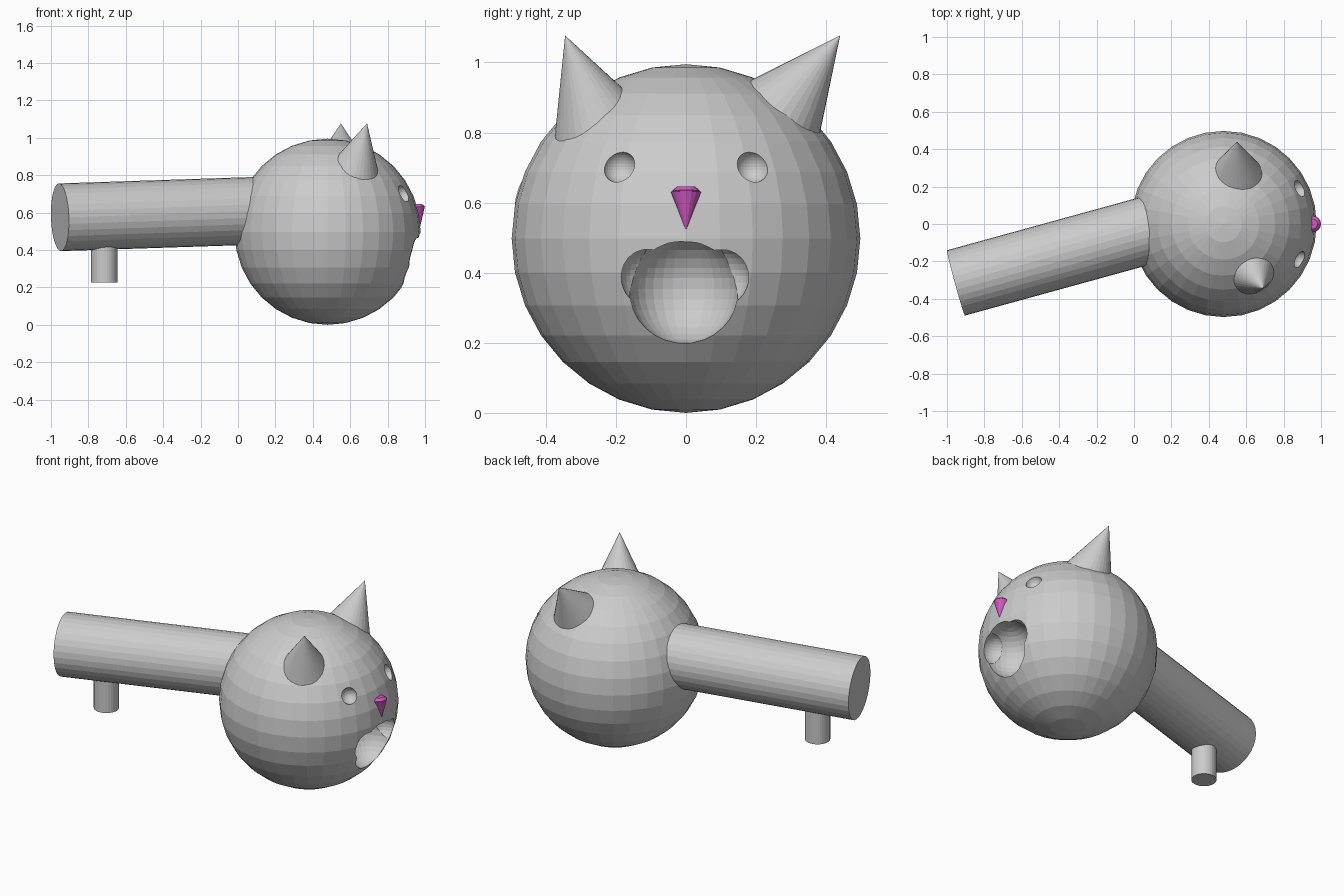
import bpy
from mathutils import Vector

if "Cube" in bpy.data.objects:
    bpy.data.objects.remove(bpy.data.objects["Cube"])


def material(name, rgb):
    m = bpy.data.materials.new(name)
    m.diffuse_color = (*rgb, 1)
    m.use_nodes = True
    m.node_tree.nodes["Principled BSDF"].inputs["Base Color"].default_value = m.diffuse_color
    return m


grey = material("grey", (0.6, 0.6, 0.6))
pink = material("pink", (0.65, 0.1, 0.55))


def finish(name, mat):
    ob = bpy.context.object
    ob.name = name
    ob.data.materials.append(mat)
    return ob


def ball(name, centre, radius, seg=32, rings=16):
    bpy.ops.mesh.primitive_uv_sphere_add(segments=seg, ring_count=rings,
                                         radius=radius, location=centre)
    return finish(name, grey)


def rod(name, start, end, r1, r2, mat, sides=32):
    """Cylinder or cone running from start to end."""
    a, b = Vector(start), Vector(end)
    rot = (b - a).to_track_quat('Z', 'Y').to_euler()
    bpy.ops.mesh.primitive_cone_add(vertices=sides, radius1=r1, radius2=r2,
                                    depth=(b - a).length,
                                    location=(a + b) / 2, rotation=rot)
    return finish(name, mat)


# Round head
head = ball("head", (0.479, 0, 0.4975), 0.4975)

# Hollows: mouth, its two corners, and the eye sockets
hollows = [((0.895, -0.006, 0.354), 0.157)]
for side in (-1, 1):
    hollows.append(((0.915, side * 0.093 - 0.003, 0.39), 0.09))
    hollows.append(((0.886, side * 0.19, 0.702), 0.047))
for centre, radius in hollows:
    cutter = ball("cutter", centre, radius)
    cutter.hide_render = True
    mod = head.modifiers.new("hollow", 'BOOLEAN')
    mod.operation = 'DIFFERENCE'
    mod.solver = 'EXACT'
    mod.object = cutter
    bpy.context.view_layer.objects.active = head
    bpy.ops.object.modifier_apply(modifier=mod.name)
    bpy.data.objects.remove(cutter)

# Ears: cones leaning outward, each by its own amount
for name, tip, down in (("right_ear", (0.69, -0.345, 1.077), (-0.26, 0.38, -1)),
                        ("left_ear", (0.55, 0.44, 1.077), (0, -0.77, -1))):
    tip = Vector(tip)
    rod(name, tip + Vector(down).normalized() * 0.33, tip, 0.16, 0, grey)

# Nose: small cone pointing down with a shallow cap
rod("nose", (0.957, 0, 0.63), (0.973, 0, 0.52), 0.043, 0, pink, 16)
rod("nose_cap", (0.957, 0, 0.63), (0.956, 0, 0.645), 0.043, 0.026, pink, 16)

# Long body and the peg beneath it
start = Vector((-0.952, -0.315, 0.575))
rod("body", start, start + Vector((1, 0.275, 0.033)) * 1.15, 0.181, 0.181, grey)
rod("peg", (-0.715, -0.25, 0.225), (-0.715, -0.25, 0.5), 0.07, 0.07, grey)
